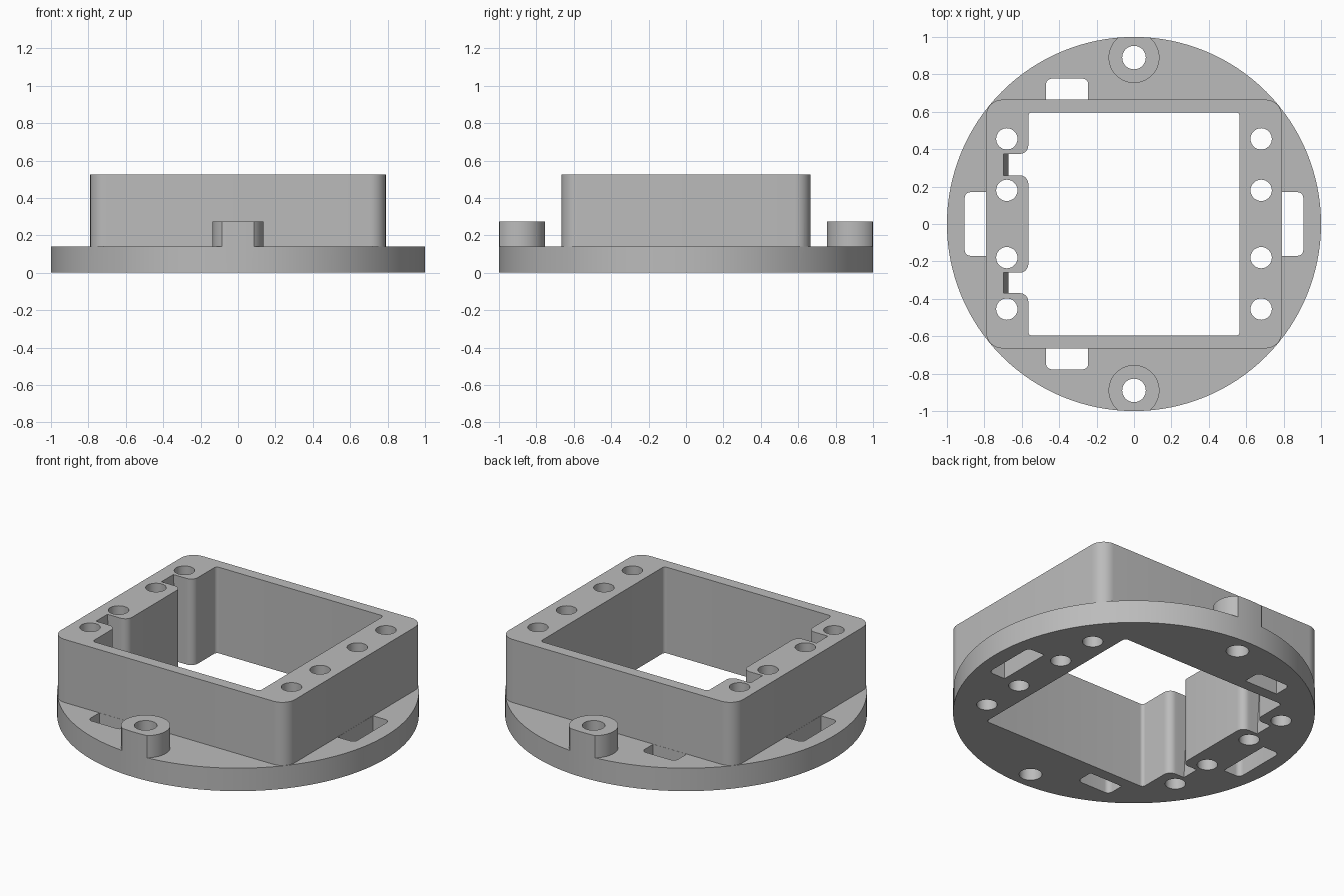
import bpy
import bmesh
from math import cos, sin, pi
from mathutils import Vector

cube = bpy.data.objects.get("Cube")
if cube:
    bpy.data.objects.remove(cube, do_unlink=True)

grey = bpy.data.materials.new("plain grey")
grey.use_nodes = True
colour = (0.5, 0.5, 0.5, 1)
grey.diffuse_color = colour
grey.node_tree.nodes["Principled BSDF"].inputs["Base Color"].default_value = colour


def rounded(corners, steps=8):
    """Outline from (x, y, radius) right-angled corners."""
    points = []
    for i, (x, y, r) in enumerate(corners):
        p = Vector((x, y))
        before = (Vector(corners[i - 1][:2]) - p).normalized()
        after = (Vector(corners[(i + 1) % len(corners)][:2]) - p).normalized()
        if r == 0:
            points.append(p)
            continue
        for k in range(steps + 1):
            t = k / steps * pi / 2
            points.append(p + before * r * (1 - sin(t)) + after * r * (1 - cos(t)))
    return points


def rectangle(x0, x1, y0, y1, r=0):
    return rounded([(x0, y0, r), (x1, y0, r), (x1, y1, r), (x0, y1, r)])


def circle(x, y, r, sides=32):
    return [(x + r * cos(2 * pi * i / sides), y + r * sin(2 * pi * i / sides))
            for i in range(sides)]


def prism(name, outline, z0, z1, top=None):
    bm = bmesh.new()
    low = [bm.verts.new((p[0], p[1], z0)) for p in outline]
    high = [bm.verts.new((p[0], p[1], z1)) for p in (top or outline)]
    bm.faces.new(low)
    bm.faces.new(high)
    for i in range(len(low)):
        bm.faces.new((low[i - 1], low[i], high[i], high[i - 1]))
    bmesh.ops.recalc_face_normals(bm, faces=bm.faces)
    mesh = bpy.data.meshes.new(name)
    bm.to_mesh(mesh)
    bm.free()
    obj = bpy.data.objects.new(name, mesh)
    bpy.context.collection.objects.link(obj)
    return obj


def combine(target, operation, tool):
    mod = target.modifiers.new(operation, "BOOLEAN")
    mod.operation = operation
    mod.solver = "EXACT"
    mod.object = tool
    bpy.context.view_layer.objects.active = target
    bpy.ops.object.modifier_apply(modifier=mod.name)
    bpy.data.objects.remove(tool, do_unlink=True)


BASE, BOSS, TOP = 0.14, 0.275, 0.525
W, D = 0.79, 0.665

# Round base, raised frame and two screw bosses, trimmed to the round edge
body = prism("round_mount_housing", circle(0, 0, 1.1, 64), 0, BASE)
body.data.materials.append(grey)
combine(body, "UNION", prism("frame", rectangle(-W, W, -D, D, 0.085), 0.05, TOP))
for side in (-1, 1):
    combine(body, "UNION", prism("boss", circle(0, side * 0.89, 0.136, 48), 0.05, BOSS))
combine(body, "INTERSECT", prism("trim", circle(0, 0, 1, 128), -0.1, 1))

# Main opening with two cable notches in its right wall
X, Y, NOTCH = 0.565, 0.597, -0.67
opening = [(X, -Y, 0.02), (X, Y, 0.02), (-X, Y, 0.02)]
for y0, y1 in ((0.375, 0.26), (-0.26, -0.37)):
    opening += [(-X, y0, 0.045), (NOTCH, y0, 0), (NOTCH, y1, 0), (-X, y1, 0.045)]
opening.append((-X, -Y, 0.02))
combine(body, "DIFFERENCE", prism("opening", rounded(opening), -0.1, 1))

# Sloping backs of the notches
for y0, y1 in ((0.26, 0.375), (-0.37, -0.26)):
    combine(body, "DIFFERENCE", prism(
        "notch", rectangle(NOTCH, -0.63, y0, y1), -0.02, TOP + 0.02,
        rectangle(-0.7, -0.63, y0, y1)))

# Screw holes through the frame and bosses
for side in (-1, 1):
    for y in (-0.455, -0.18, 0.18, 0.455):
        combine(body, "DIFFERENCE", prism("hole", circle(side * 0.68, y, 0.057), -0.1, 1))
    combine(body, "DIFFERENCE", prism("hole", circle(0, side * 0.89, 0.063), -0.1, 1))

# Slots through the base beside the frame
E = 0.001
for side in (-1, 1):
    r = 0.03
    side_slot = [(side * (W + E), -0.17, 0), (side * 0.905, -0.17, r),
                 (side * 0.905, 0.17, r), (side * (W + E), 0.17, 0)]
    end_slot = [(-0.47, side * (D + E), 0), (-0.47, side * 0.777, r),
                (-0.245, side * 0.777, r), (-0.245, side * (D + E), 0)]
    for slot in (side_slot, end_slot):
        combine(body, "DIFFERENCE", prism("slot", rounded(slot), -0.1, BASE + 0.1))

bpy.ops.object.select_all(action="DESELECT")
body.select_set(True)
bpy.context.view_layer.objects.active = body
bpy.ops.object.shade_smooth_by_angle(angle=pi / 6)
